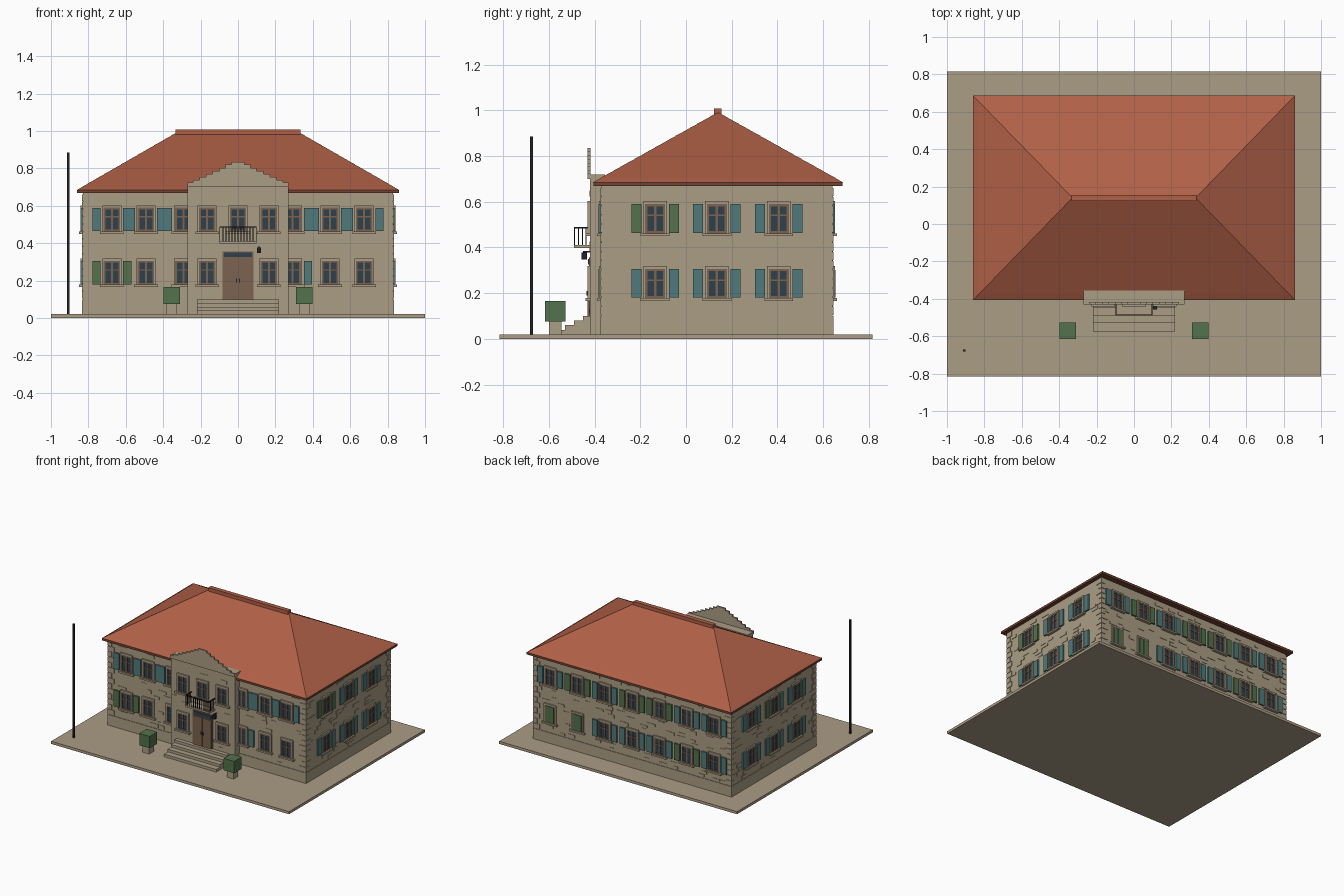
import bpy, bmesh, math, random

if "Cube" in bpy.data.objects:
    bpy.data.objects.remove(bpy.data.objects["Cube"])

random.seed(4)


def lin(c):
    return tuple(((v / 255 + 0.055) / 1.055) ** 2.4 for v in c) + (1,)


MATS = {}
for name, rgb in {"stone": (171, 157, 133), "roof_tile": (176, 96, 70), "glass": (46, 64, 76),
                  "brown_wood": (124, 99, 80), "teal_paint": (80, 122, 124), "green_paint": (82, 114, 76),
                  "iron": (32, 34, 36), "dark_eave": (112, 66, 50)}.items():
    MATS[name] = bpy.data.materials.new(name)
    MATS[name].diffuse_color = lin(rgb)

parts = {}  # part name -> (material, boxes)


def box(part, mat, x0, x1, y0, y1, z0, z1):
    parts.setdefault(part, (mat, []))[1].append((x0, x1, y0, y1, z0, z1))


# Each wall: position, axis it faces, outward sign
WALLS = {"front": (-0.37, "y", -1), "porch": (-0.42, "y", -1), "back": (0.64, "y", 1),
         "right": (0.83, "x", 1), "left": (-0.83, "x", -1)}


def on_wall(wall, part, mat, u0, u1, z0, z1, proud, back=0.005):
    pos, axis, s = WALLS[wall]
    d0, d1 = sorted((pos - s * back, pos + s * proud))
    if axis == "y":
        box(part, mat, u0, u1, d0, d1, z0, z1)
    else:
        box(part, mat, d0, d1, u0, u1, z0, z1)


openings = {w: [] for w in WALLS}


def shutter(wall, u, z, mat):
    part = mat.split("_")[0] + "_shutters"
    on_wall(wall, part, mat, u - 0.022, u + 0.022, z, z + 0.125, 0.012)
    openings[wall].append((u - 0.025, u + 0.025, z - 0.01, z + 0.14))


def window(wall, u, z, left=None, right=None, closed=None):
    h, w = 0.128, 0.044
    on_wall(wall, "window_panes", "glass", u - w, u + w, z, z + h, 0.004)
    # wooden frame, mullion and glazing bars
    for a, b, c, d in ((u - w, u - w + 0.01, z, z + h), (u + w - 0.01, u + w, z, z + h),
                       (u - 0.005, u + 0.005, z, z + h), (u - w, u + w, z, z + 0.01),
                       (u - w, u + w, z + h - 0.01, z + h), (u - w, u + w, z + 0.075, z + 0.082)):
        on_wall(wall, "window_frames", "brown_wood", a, b, c, d, 0.009)
    # stone surround and sill
    for a, b, c, d, p in ((u - w - 0.007, u - w, z, z + h, 0.011), (u + w, u + w + 0.007, z, z + h, 0.011),
                          (u - w - 0.007, u + w + 0.007, z + h, z + h + 0.012, 0.011),
                          (u - 0.063, u + 0.063, z - 0.012, z, 0.02)):
        on_wall(wall, "window_surrounds", "stone", a, b, c, d, p)
    openings[wall].append((u - 0.065, u + 0.065, z - 0.014, z + h + 0.014))
    for side, mat in ((-1, left), (1, right)):
        if mat:
            shutter(wall, u + side * 0.082, z + 0.002, mat)
    if closed:
        for s in (-1, 1):
            on_wall(wall, "closed_shutters", closed, u + s * 0.0175 - 0.0165, u + s * 0.0175 + 0.0165,
                    z + 0.004, z + h - 0.004, 0.013)


T, G = "teal_paint", "green_paint"
LOW, HIGH = 0.178, 0.462

# Front windows
for s in (-1, 1):
    for x in (0.674, 0.492, 0.292):
        window("front", s * x, HIGH, T if s > 0 or x > 0 else None, T)
        low = G if s < 0 and x == 0.674 else None
        window("front", s * x, LOW, low, T if s > 0 and x == 0.292 else low)
    for z in (LOW, HIGH):
        window("porch", s * 0.165, z)
window("porch", 0, HIGH)
# Side windows
for i, y in enumerate((-0.135, 0.135, 0.406)):
    c = G if i == 0 else T
    window("right", y, HIGH, c, c)
    window("right", y, LOW, T, T)
    window("left", y, HIGH, T, G if i == 1 else T)
    window("left", y, LOW, T, T)
# Back windows
for i in range(7):
    x = 0.69 - i * 0.23
    c = (T, G, T, G, G, T, T)[i]
    window("back", x, HIGH, c, c)
    if i < 2:
        window("back", x, LOW, closed=G)
    else:
        c = G if i == 5 else T
        window("back", x, LOW, c, c)

# Ground slab, house body, plinth and entrance block
box("ground_slab", "stone", -1, 1, -0.815, 0.815, 0, 0.02)
box("house_walls", "stone", -0.83, 0.83, -0.37, 0.64, 0.02, 0.68)
box("plinth", "stone", -0.834, 0.834, -0.374, 0.644, 0.02, 0.10)
box("entrance_block", "stone", -0.27, 0.27, -0.42, -0.355, 0.02, 0.72)
# Stepped gable
z = 0.70
for hw, top in ((0.27, 0.725), (0.24, 0.737), (0.205, 0.753), (0.17, 0.77), (0.135, 0.787),
                (0.10, 0.803), (0.067, 0.82), (0.035, 0.835)):
    box("stepped_gable", "stone", -hw, hw, -0.43, -0.418, z, top)
    z = top

# Door with fanlight
on_wall("porch", "door_frame", "brown_wood", -0.083, 0.083, 0.10, 0.355, 0.005)
on_wall("porch", "fanlight", "glass", -0.075, 0.075, 0.325, 0.35, 0.009)
for s in (-1, 1):
    on_wall("porch", "door_leaves", "brown_wood", s * 0.038 - 0.036, s * 0.038 + 0.036, 0.10, 0.318, 0.011)
    on_wall("porch", "door_handles", "iron", s * 0.009 - 0.003, s * 0.009 + 0.003, 0.19, 0.21, 0.016)
openings["porch"].append((-0.12, 0.12, 0.08, 0.42))

# Entrance steps
for i, y in enumerate((-0.575, -0.53, -0.49, -0.45)):
    box("entrance_steps", "stone", -0.22, 0.22, y, -0.41, 0.02 + 0.02 * i, 0.04 + 0.02 * i)

# Balcony with railing
box("balcony_slab", "stone", -0.1, 0.1, -0.49, -0.42, 0.397, 0.41)
box("balcony_rail", "iron", -0.1, 0.1, -0.49, -0.484, 0.483, 0.49)
for i in range(13):
    x = -0.097 + i * 0.194 / 12
    box("balcony_rail", "iron", x - 0.002, x + 0.002, -0.489, -0.485, 0.41, 0.485)
for s in (-1, 1):
    box("balcony_rail", "iron", s * 0.097 - 0.003, s * 0.097 + 0.003, -0.49, -0.42, 0.483, 0.49)
    for y in (-0.47, -0.453, -0.437):
        box("balcony_rail", "iron", s * 0.097 - 0.002, s * 0.097 + 0.002, y - 0.002, y + 0.002, 0.41, 0.485)

# Wall lantern and flag pole
box("lantern", "iron", 0.102, 0.124, -0.456, -0.434, 0.348, 0.378)
box("lantern", "iron", 0.110, 0.116, -0.45, -0.42, 0.378, 0.384)
box("flag_pole", "iron", -0.913, -0.901, -0.682, -0.67, 0.02, 0.885)

# Planters with clipped bushes
for s in (-1, 1):
    x = s * 0.355
    box("planter_pots", "stone", x - 0.028, x + 0.028, -0.6, -0.544, 0.02, 0.078)
    box("clipped_bushes", "green_paint", x - 0.044, x + 0.044, -0.616, -0.526, 0.075, 0.165)

# Scattered proud stones on the walls, kept clear of openings
SPANS = {"front": (-0.82, 0.82, 70), "back": (-0.82, 0.82, 130), "right": (-0.36, 0.63, 95),
         "left": (-0.36, 0.63, 95), "porch": (-0.26, 0.26, 25)}
for wall, (a, b, count) in SPANS.items():
    used = list(openings[wall])
    for _ in range(count):
        w, h = random.uniform(0.035, 0.075), random.uniform(0.014, 0.026)
        u = random.uniform(a, b - w)
        z = 0.11 + 0.027 * random.randrange(20)
        if wall == "front" and u < 0.28 and u + w > -0.28:
            continue
        if all(u + w < o[0] or u > o[1] or z + h < o[2] or z > o[3] for o in used):
            on_wall(wall, "wall_stones", "stone", u, u + w, z, z + h, 0.003)
            used.append((u, u + w, z, z + h))
# Corner quoins
for k in range(14):
    z = 0.105 + k * 0.04
    w = 0.05 if k % 2 else 0.03
    for sx in (-1, 1):
        for y0, y1 in ((-0.374, -0.37 + w), (0.64 - w, 0.644)):
            x0, x1 = sorted((sx * 0.834, sx * (0.83 - 0.08 + w)))
            box("corner_quoins", "stone", x0, x1, y0, y1, z, z + 0.036)

# Eaves and ridge cap
box("eaves", "dark_eave", -0.86, 0.86, -0.405, 0.685, 0.668, 0.685)
box("ridge_cap", "roof_tile", -0.335, 0.335, 0.122, 0.156, 0.98, 1.008)


def finish(name, bm, mat):
    bmesh.ops.recalc_face_normals(bm, faces=bm.faces)
    me = bpy.data.meshes.new(name)
    bm.to_mesh(me)
    bm.free()
    me.materials.append(MATS[mat])
    bpy.context.collection.objects.link(bpy.data.objects.new(name, me))


QUADS = ((0, 1, 3, 2), (4, 6, 7, 5), (0, 4, 5, 1), (2, 3, 7, 6), (0, 2, 6, 4), (1, 5, 7, 3))
for name, (mat, boxes) in parts.items():
    bm = bmesh.new()
    for b in boxes:
        v = [bm.verts.new((x, y, z)) for x in b[:2] for y in b[2:4] for z in b[4:]]
        for q in QUADS:
            bm.faces.new([v[i] for i in q])
    finish(name, bm, mat)

# Hipped roof in shallow overlapping tile courses
bm = bmesh.new()
N = 18
loops = []
for i in range(N):
    for t, lip in ((i / N, 0.0025 if i else 0), ((i + 1) / N, 0)):
        hx, hy = 0.86 - 0.53 * t + lip, 0.545 * (1 - t) + 0.001 + lip
        z = 0.685 + 0.305 * t
        loops.append([bm.verts.new((sx * hx, 0.14 + sy * hy, z))
                      for sx, sy in ((-1, -1), (1, -1), (1, 1), (-1, 1))])
for lo, hi in zip(loops, loops[1:]):
    for k in range(4):
        n = (k + 1) % 4
        bm.faces.new((lo[k], lo[n], hi[n], hi[k]))
bm.faces.new(loops[0][::-1])
bm.faces.new(loops[-1])
finish("hipped_roof", bm, "roof_tile")

for m in bpy.data.materials:
    if m.users and not m.is_grease_pencil:
        m.use_nodes = True
        m.node_tree.nodes["Principled BSDF"].inputs["Base Color"].default_value = m.diffuse_color
